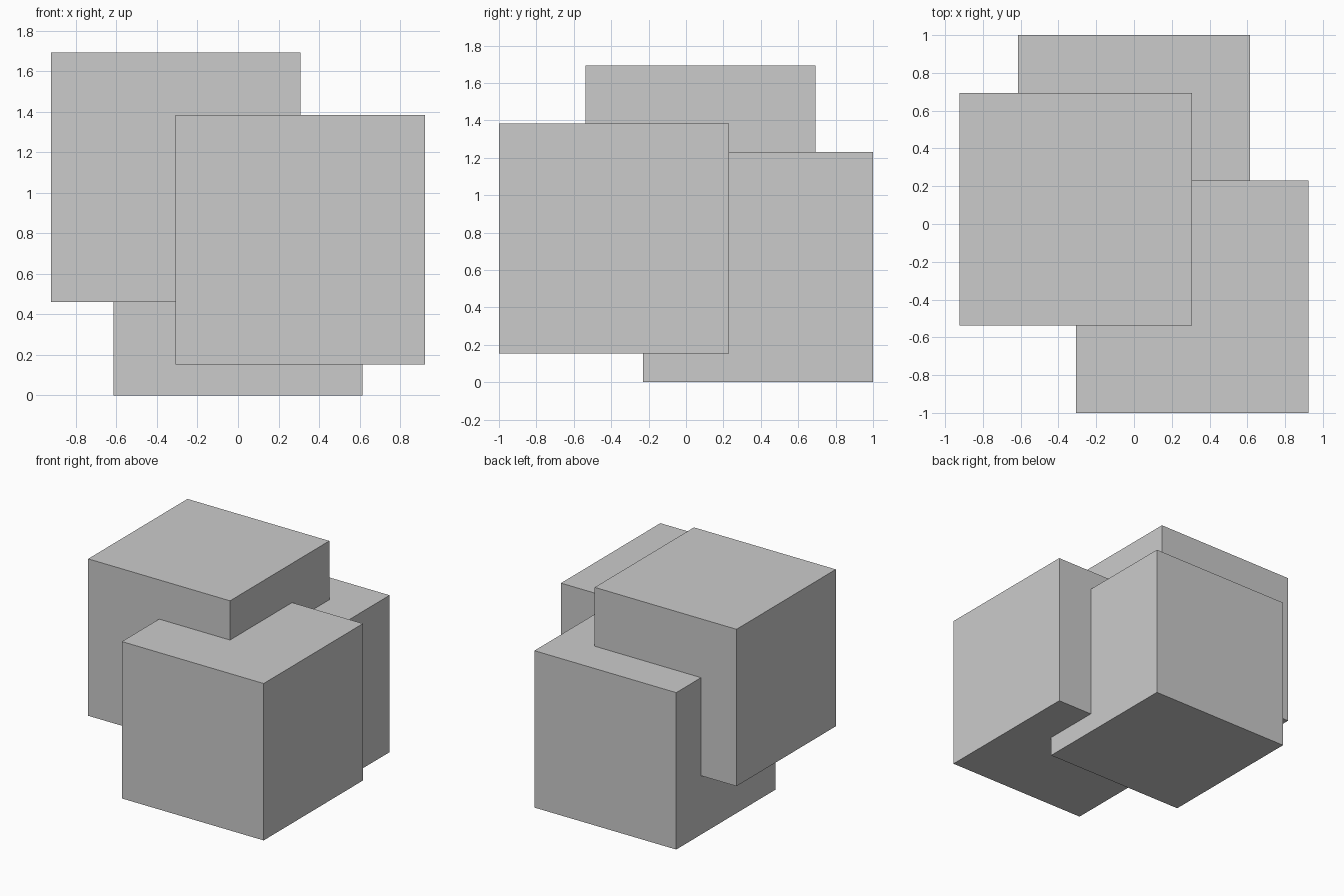
import bpy

if "Cube" in bpy.data.objects:
    bpy.data.objects.remove(bpy.data.objects["Cube"])

U = 1 / 13          # layout unit: every cube edge is 16 units
SIDE = 16 * U

grey = bpy.data.materials.new("light grey")
grey.diffuse_color = (0.6, 0.6, 0.6, 1)
grey.use_nodes = True
grey.node_tree.nodes["Principled BSDF"].inputs["Base Color"].default_value = grey.diffuse_color


def cube(name, corner):
    """Cube placed by its lowest corner, given in layout units."""
    centre = [c * U + SIDE / 2 for c in corner]
    bpy.ops.mesh.primitive_cube_add(size=SIDE, location=centre)
    ob = bpy.context.object
    ob.name = name
    ob.data.materials.append(grey)


# Three equal interlocking cubes
cube("front_right_cube", (-4, -13, 2))
cube("back_cube", (-8, -3, 0))
cube("upper_left_cube", (-12, -7, 6))
